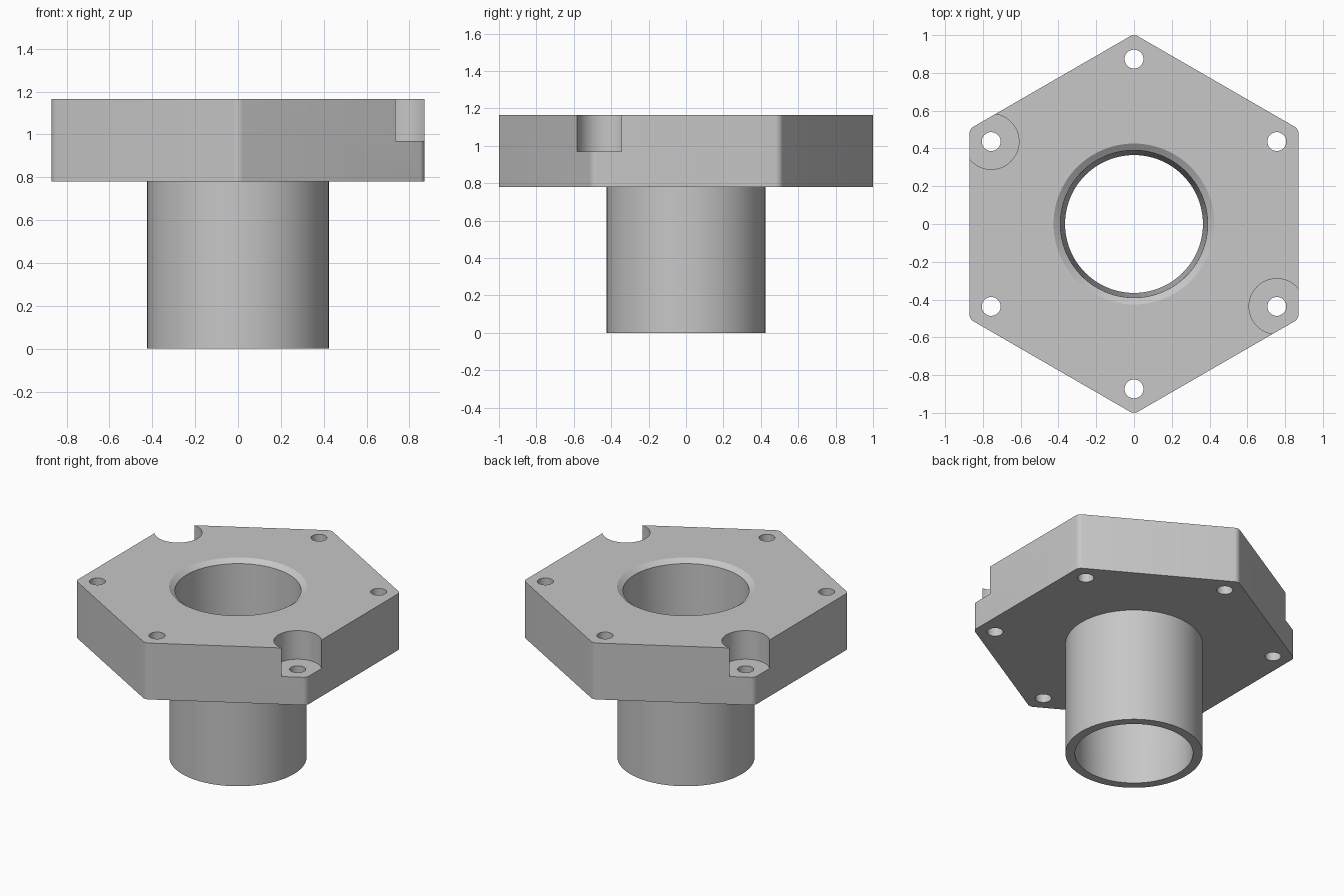
import bpy
import bmesh
import math
from mathutils import Matrix

cube = bpy.data.objects.get("Cube")
if cube:
    bpy.data.objects.remove(cube, do_unlink=True)

TOP = 1.165        # upper face of the flange
UNDER = 0.78       # lower face of the flange
BOLT_RADIUS = 0.873

metal = bpy.data.materials.new("plain_grey")
metal.use_nodes = True
grey = (0.57, 0.57, 0.57, 1)
metal.diffuse_color = grey
metal.node_tree.nodes["Principled BSDF"].inputs["Base Color"].default_value = grey


def finish(name, bm):
    bmesh.ops.recalc_face_normals(bm, faces=bm.faces)
    mesh = bpy.data.meshes.new(name)
    bm.to_mesh(mesh)
    bm.free()
    mesh.materials.append(metal)
    obj = bpy.data.objects.new(name, mesh)
    bpy.context.collection.objects.link(obj)
    return obj


def lathe(name, profile, sides, x=0, y=0):
    """Closed solid of revolution from (radius, height) pairs."""
    bm = bmesh.new()
    rings = []
    for r, z in profile:
        angles = [math.tau * i / sides for i in range(sides)]
        rings.append([bm.verts.new((x + r * math.cos(a), y + r * math.sin(a), z))
                      for a in angles])
    for low, high in zip(rings, rings[1:]):
        for i in range(sides):
            j = (i + 1) % sides
            bm.faces.new((low[i], low[j], high[j], high[i]))
    bm.faces.new(rings[0])
    bm.faces.new(rings[-1])
    return finish(name, bm)


def combine(target, other, operation):
    mod = target.modifiers.new(operation.lower(), "BOOLEAN")
    mod.operation = operation
    mod.solver = "EXACT"
    mod.object = other
    bpy.context.view_layer.objects.active = target
    bpy.ops.object.modifier_apply(modifier=mod.name)
    bpy.data.objects.remove(other, do_unlink=True)


# Hexagonal flange with softly rounded corners, points towards front and back
bm = bmesh.new()
spin = Matrix.Translation((0, 0, (TOP + UNDER) / 2)) @ Matrix.Rotation(math.pi / 6, 4, "Z")
bmesh.ops.create_cone(bm, cap_ends=True, segments=6, radius1=1.006, radius2=1.006,
                      depth=TOP - UNDER)
bmesh.ops.rotate(bm, verts=bm.verts, matrix=Matrix.Rotation(
    math.pi / 2 - math.atan2(bm.verts[:][0].co.y, bm.verts[:][0].co.x), 3, "Z"))
bmesh.ops.translate(bm, verts=bm.verts, vec=spin.translation)
uprights = [e for e in bm.edges if abs(e.verts[0].co.z - e.verts[1].co.z) > 0.1]
bmesh.ops.bevel(bm, geom=uprights, offset=0.023, offset_type="OFFSET",
                segments=6, profile=0.5, affect="EDGES")
body = finish("flanged_sleeve", bm)

# Sleeve hanging below the flange
combine(body, lathe("sleeve", [(0.424, 0), (0.424, UNDER + 0.1)], 96), "UNION")

# Slightly tapered through bore with a chamfered mouth
bore = [(0.365, -0.1), (0.365, 0), (0.39, TOP - 0.025), (0.426, TOP), (0.426, TOP + 0.1)]
combine(body, lathe("bore", bore, 96), "DIFFERENCE")

# Six bolt holes, two of them opposite each other with counterbores
for i in range(6):
    a = math.pi / 2 + i * math.pi / 3
    x, y = BOLT_RADIUS * math.cos(a), BOLT_RADIUS * math.sin(a)
    hole = [(0.05, UNDER - 0.1), (0.05, TOP + 0.1)]
    combine(body, lathe("bolt_hole", hole, 32, x, y), "DIFFERENCE")
    if i in (1, 4):
        seat = [(0.147, 0.97), (0.147, TOP + 0.1)]
        combine(body, lathe("counterbore", seat, 64, x, y), "DIFFERENCE")

# Smooth round walls, crisp rims
bpy.ops.object.select_all(action="DESELECT")
body.select_set(True)
bpy.context.view_layer.objects.active = body
bpy.ops.object.shade_smooth_by_angle(angle=math.radians(30))
